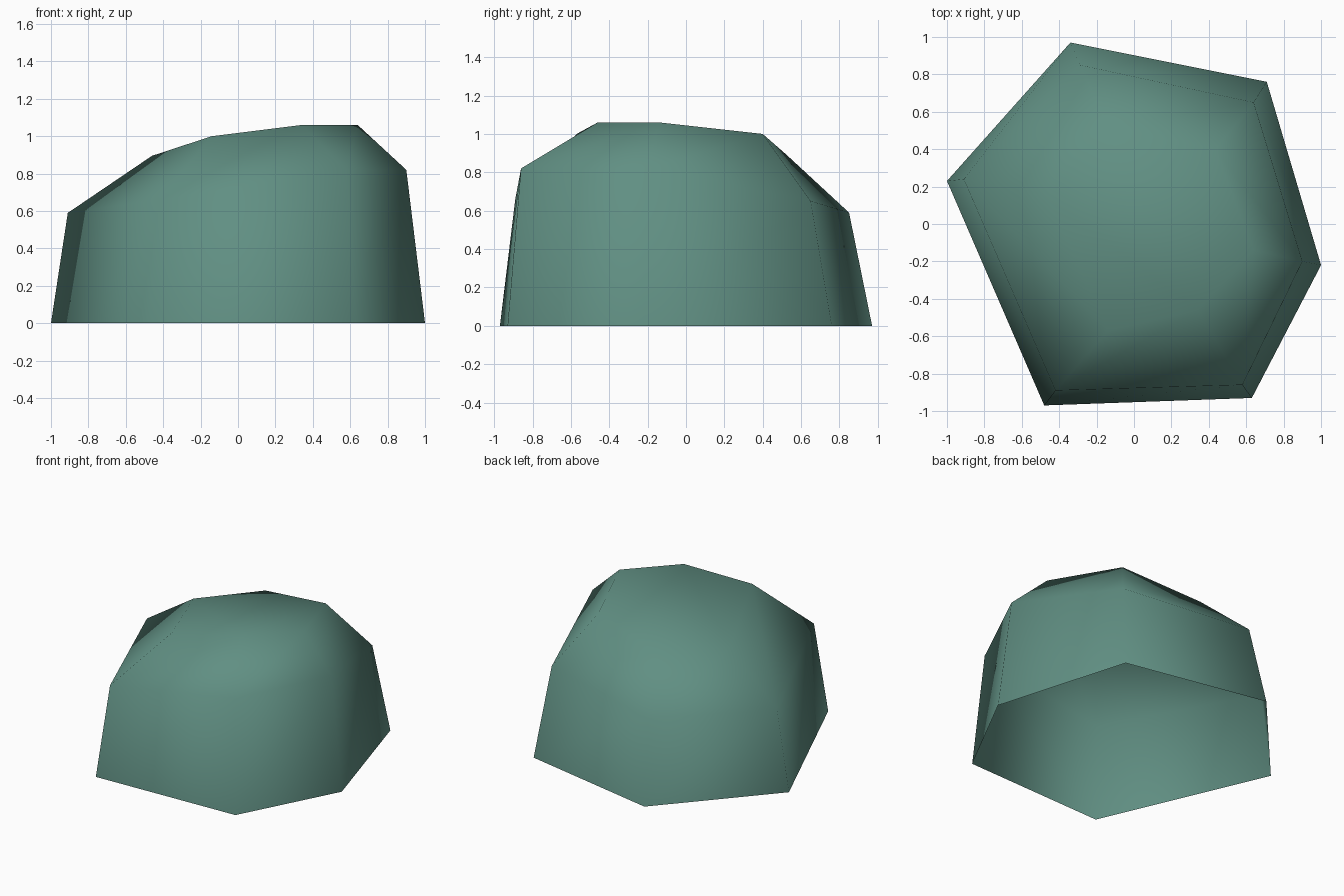
import bpy
import bmesh

cube = bpy.data.objects.get("Cube")
if cube:
    bpy.data.objects.remove(cube, do_unlink=True)

# Stone colour
stone = bpy.data.materials.new("grey_green_stone")
stone.use_nodes = True
color = (0.118, 0.275, 0.226, 1.0)
stone.diffuse_color = color
bsdf = next(n for n in stone.node_tree.nodes if n.type == 'BSDF_PRINCIPLED')
bsdf.inputs["Base Color"].default_value = color
bsdf.inputs["Roughness"].default_value = 0.9

# Three irregular six-sided rings, clockwise from the left-hand corner
ground_ring = [(-1.0, 0.23, 0), (-0.34, 0.97, 0), (0.71, 0.76, 0),
               (1.0, -0.22, 0), (0.63, -0.93, 0), (-0.48, -0.97, 0)]
shoulder_ring = [(-0.91, 0.24, 0.59), (-0.29, 0.85, 0.59), (0.64, 0.65, 0.65),
                 (0.90, -0.20, 0.82), (0.58, -0.86, 0.82), (-0.42, -0.89, 0.66)]
crown_ring = [(-0.46, 0.14, 0.895), (-0.14, 0.52, 0.895), (0.435, 0.40, 1.0),
              (0.64, -0.14, 1.06), (0.34, -0.46, 1.06), (-0.14, -0.57, 1.0)]


def bridge(bm, lower, upper):
    """Join two rings with a band of quads facing outwards."""
    for i in range(len(lower)):
        j = (i + 1) % len(lower)
        bm.faces.new((lower[j], lower[i], upper[i], upper[j]))


# Boulder: two side bands and a sloping crown, open underneath
bm = bmesh.new()
rings = [[bm.verts.new(p) for p in ring]
         for ring in (ground_ring, shoulder_ring, crown_ring)]
for lower, upper in zip(rings, rings[1:]):
    bridge(bm, lower, upper)
bm.faces.new(reversed(rings[-1]))
for face in bm.faces:
    face.smooth = True

mesh = bpy.data.meshes.new("boulder")
bm.to_mesh(mesh)
bm.free()
mesh.materials.append(stone)
boulder = bpy.data.objects.new("boulder", mesh)
bpy.context.collection.objects.link(boulder)
